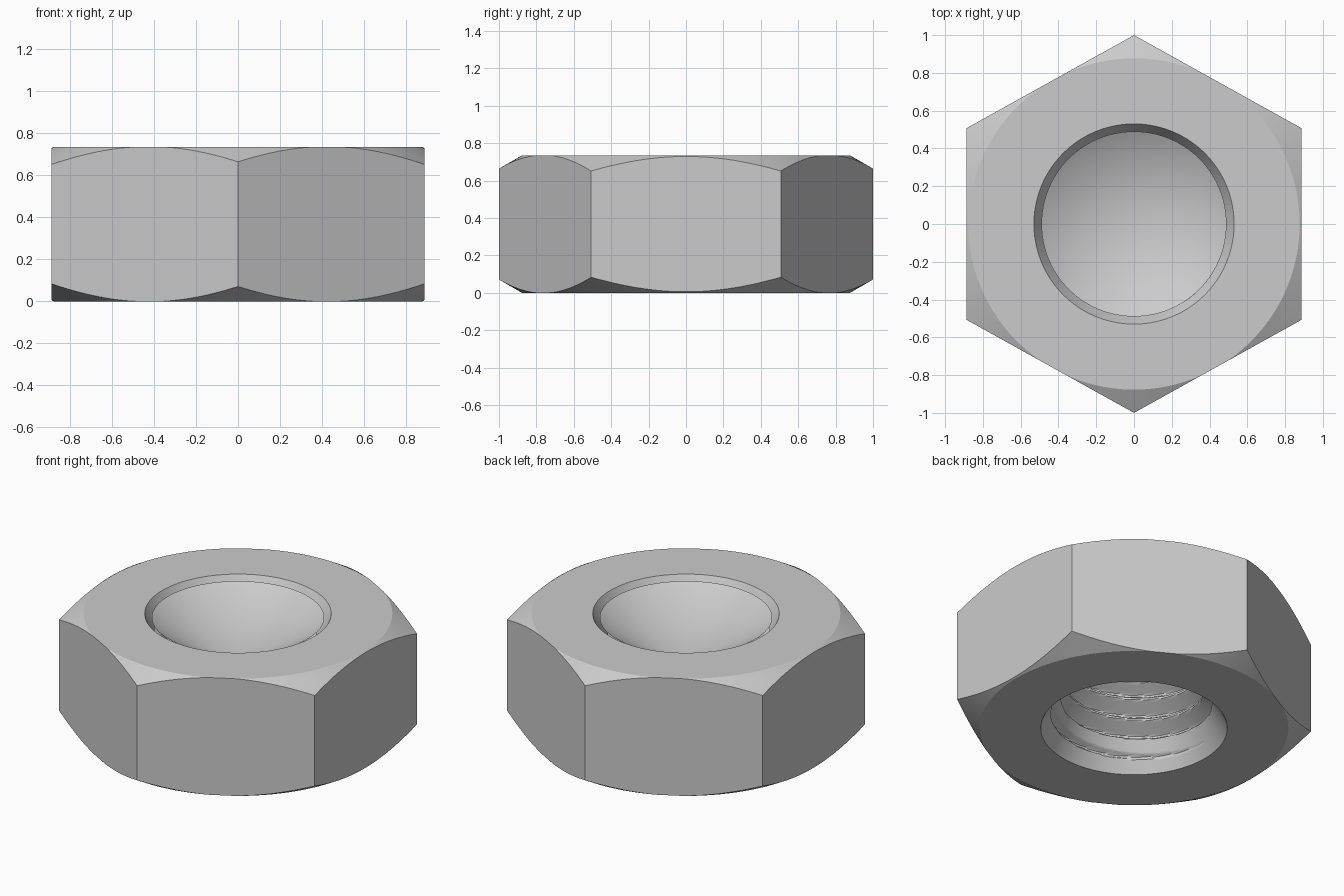
import bpy, bmesh
from math import pi, tan, atan2, hypot, cos, sin, radians

if "Cube" in bpy.data.objects:
    bpy.data.objects.remove(bpy.data.objects["Cube"])

H = 0.735                 # nut height
FLAT_R = 0.877            # radius of the flat top ring
SINK_R = 0.53             # countersink rim radius
MINOR, MAJOR = 0.40, 0.49 # thread radii
PITCH = 0.135
T = tan(radians(30))      # all chamfers are 30 degrees
PER_SIDE, ROWS = 32, 130


def finish(bm, name):
    bmesh.ops.remove_doubles(bm, verts=bm.verts, dist=1e-5)
    bmesh.ops.recalc_face_normals(bm, faces=bm.faces)
    me = bpy.data.meshes.new(name)
    bm.to_mesh(me)
    bm.free()
    ob = bpy.data.objects.new(name, me)
    bpy.context.collection.objects.link(ob)
    bpy.ops.object.select_all(action='DESELECT')
    ob.select_set(True)
    bpy.context.view_layer.objects.active = ob
    bpy.ops.object.shade_smooth_by_angle(angle=radians(24))
    return ob


def bore_radius(a, z):
    # V thread with small flats, widened by the chamfer at both ends
    phase = (z / PITCH - a / (2 * pi)) % 1.0
    wave = min(1, max(0, (abs(2 * phase - 1) - 0.1) / 0.8))
    thread = MINOR + (MAJOR - MINOR) * wave
    return max(thread, SINK_R - z * T, SINK_R - (H - z) * T)


def section(x, y):
    # closed radial profile of the nut through one outline point
    a, r = atan2(y, x), hypot(x, y)
    flat = min(r, FLAT_R)
    drop = (r - flat) * T
    pts = [(flat, 0), (r, drop), (r, H - drop), (flat, H)]
    for i in range(ROWS + 1):
        z = H * (1 - i / ROWS)
        pts.append((bore_radius(a, z), z))
    return [(p * cos(a), p * sin(a), z) for p, z in pts]


# hexagonal body with chamfered corners and threaded bore
corners = [(0, 1), (-0.887, 0.507), (-0.887, -0.507),
           (0, -1), (0.887, -0.507), (0.887, 0.507)]
bm = bmesh.new()
columns = []
for k in range(6):
    (x0, y0), (x1, y1) = corners[k], corners[(k + 1) % 6]
    for i in range(PER_SIDE):
        f = i / PER_SIDE
        columns.append([bm.verts.new(p) for p in
                        section(x0 + (x1 - x0) * f, y0 + (y1 - y0) * f)])
n = len(columns[0])
for c in range(len(columns)):
    a, b = columns[c], columns[(c + 1) % len(columns)]
    for j in range(n):
        k = (j + 1) % n
        bm.faces.new((a[j], b[j], b[k], a[k]))
finish(bm, "nut_body")

# conical floor that closes the bore below the top countersink
bm = bmesh.new()
apex = bm.verts.new((0, 0, H - SINK_R * T))
rim_z = H - (SINK_R - MAJOR) * T - 0.002
rim = [bm.verts.new((MAJOR * cos(2 * pi * i / 96), MAJOR * sin(2 * pi * i / 96), rim_z))
       for i in range(96)]
for i in range(96):
    bm.faces.new((apex, rim[i], rim[(i + 1) % 96]))
floor = finish(bm, "countersink_floor")
if floor.data.polygons[0].normal.z < 0:
    floor.data.flip_normals()
